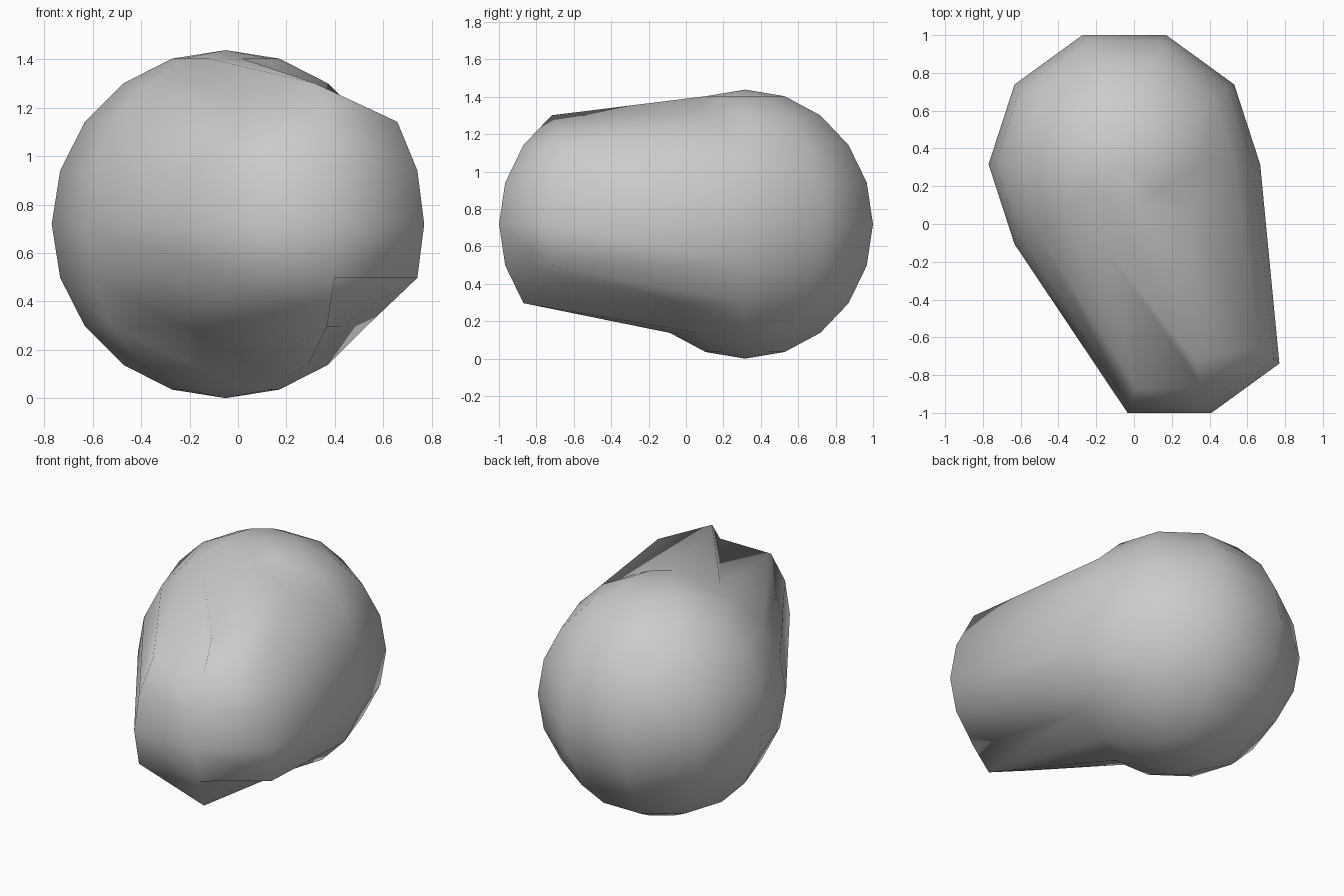
import bpy, bmesh
from math import sin, cos, pi

if "Cube" in bpy.data.objects:
    bpy.data.objects.remove(bpy.data.objects["Cube"])

SEG, RINGS, R = 10, 10, 0.719
CX, CY = -0.051, 0.316
PULL = (0.239, -0.632)
# column -> range of rings (0 = bottom pole) pulled forward
MOVED = {7: range(4, 8), 8: range(3, 9), 9: range(4, 8)}

bm = bmesh.new()

# ball rings, with the front patch dragged out
rings = []
for j in range(1, RINGS):
    lat = -pi / 2 + pi * j / RINGS
    ring = []
    for i in range(SEG):
        a = 2 * pi * i / SEG
        dx, dy = PULL if j in MOVED.get(i, ()) else (0, 0)
        ring.append(bm.verts.new((CX + R * cos(lat) * cos(a) + dx,
                                  CY + R * cos(lat) * sin(a) + dy,
                                  R + R * sin(lat))))
    rings.append(ring)
bottom = bm.verts.new((CX, CY, 0))
top = bm.verts.new((CX, CY, 2 * R))

# triangulated skin and pole caps
for i in range(SEG):
    k = (i + 1) % SEG
    for lo, up in zip(rings, rings[1:]):
        bm.faces.new((lo[i], lo[k], up[i]))
        bm.faces.new((lo[k], up[k], up[i]))
    bm.faces.new((bottom, rings[0][k], rings[0][i]))
    bm.faces.new((rings[-1][i], rings[-1][k], top))

for f in bm.faces:
    f.smooth = True
mesh = bpy.data.meshes.new("stretched_ball")
bm.to_mesh(mesh)
bm.free()
bpy.context.collection.objects.link(bpy.data.objects.new("stretched_ball", mesh))
